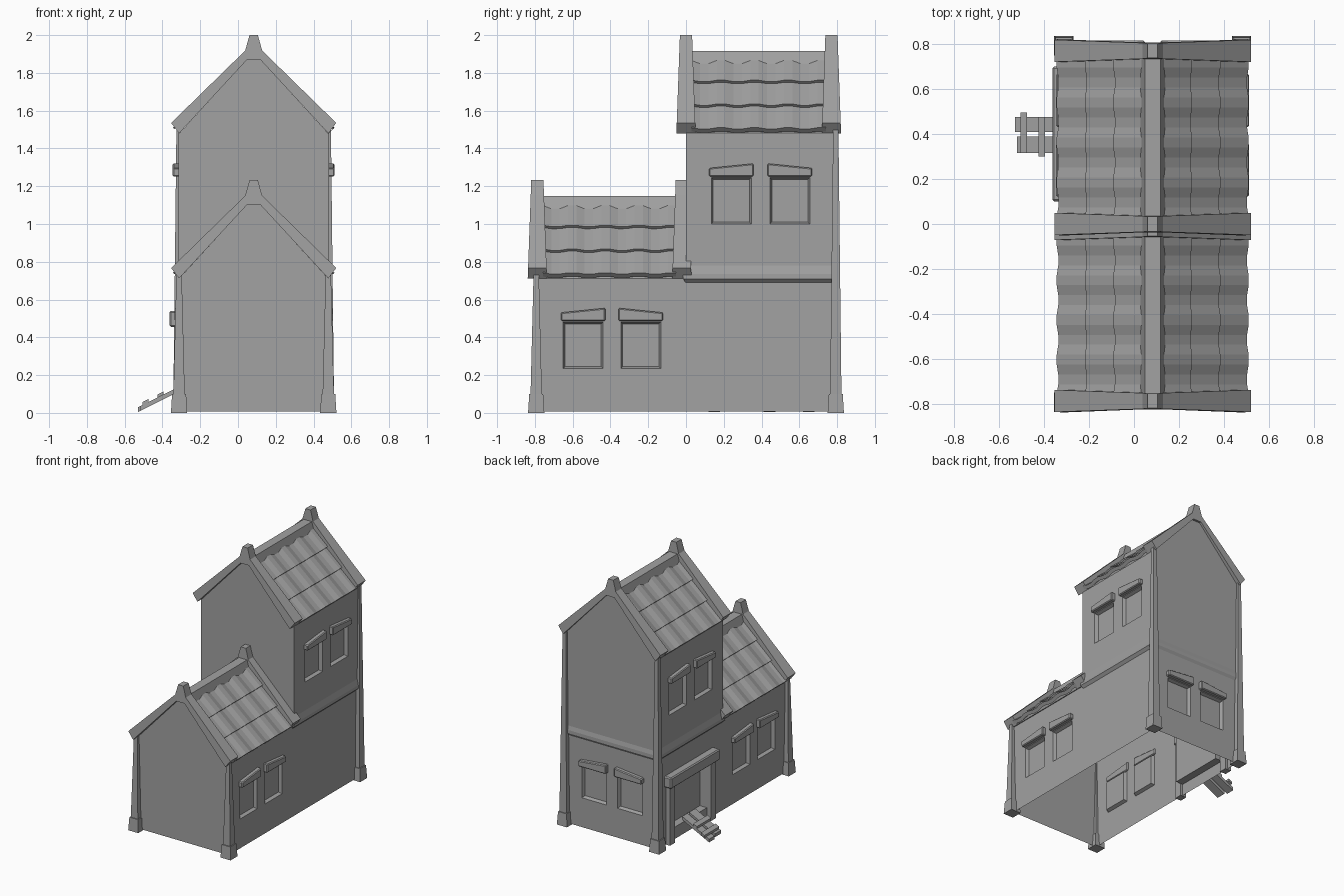
import bpy
import bmesh
import math

if "Cube" in bpy.data.objects:
    bpy.data.objects.remove(bpy.data.objects["Cube"])

GREY = (0.36, 0.36, 0.36, 1)
stone = bpy.data.materials.new("plain_grey")
stone.use_nodes = True
stone.diffuse_color = GREY
stone.node_tree.nodes["Principled BSDF"].inputs["Base Color"].default_value = GREY

C = 0.083            # centre line of the house in x
WALL = 0.388         # half width of the lower storey
UPPER = 0.398        # half width of the upper storey
BACK = 0.785         # distance of the end walls


def loft(bm, rings):
    """Bridge equal rings of points and cap both ends."""
    vs = [[bm.verts.new(p) for p in r] for r in rings]
    n = len(vs[0])
    for a, b in zip(vs, vs[1:]):
        for i in range(n):
            j = (i + 1) % n
            bm.faces.new((a[i], a[j], b[j], b[i]))
    bm.faces.new(vs[0])
    bm.faces.new(vs[-1])


def finish(name, bm, bevel=0):
    bmesh.ops.recalc_face_normals(bm, faces=bm.faces)
    me = bpy.data.meshes.new(name)
    bm.to_mesh(me)
    bm.free()
    me.materials.append(stone)
    ob = bpy.data.objects.new(name, me)
    bpy.context.collection.objects.link(ob)
    if bevel:
        mod = ob.modifiers.new("Bevel", "BEVEL")
        mod.width = bevel
        mod.segments = 1
    return ob


def rect(x0, x1, y0, y1, z):
    return [(x0, y0, z), (x1, y0, z), (x1, y1, z), (x0, y1, z)]


def box(bm, x0, x1, y0, y1, z0, z1):
    loft(bm, [rect(x0, x1, y0, y1, z0), rect(x0, x1, y0, y1, z1)])


def on_wall(side, u, d, z):
    """Point at u along a wall, d out from the house axis, height z."""
    if side == "back":
        return (C + u, d, z)
    return (C + (d if side == "right" else -d), u, z)


def pane_ring(side, u, z, w, h, d):
    return [on_wall(side, u + a * w, d, z + b * h)
            for a, b in ((-1, -1), (1, -1), (1, 1), (-1, 1))]


# Window list: wall, centre along wall, sill height, wall distance, slant
lower_windows, upper_windows = [], []
for s in (-1, 1):
    lower_windows.append(("back", s * 0.153, 0.235, BACK, -s))
    for side in ("left", "right"):
        lower_windows.append((side, -0.392 + s * 0.153, 0.235, WALL, -s))
        upper_windows.append((side, 0.395 + s * 0.155, 1.0, UPPER, -s))


def cut_windows(wall, windows, door=False):
    bm = bmesh.new()
    for side, u, z, d, _ in windows:
        zc = z + 0.123
        loft(bm, [pane_ring(side, u, zc, 0.096, 0.113, d - 0.025),
                  pane_ring(side, u, zc, 0.106, 0.123, d),
                  pane_ring(side, u, zc, 0.106, 0.123, d + 0.03)])
    if door:
        loft(bm, [pane_ring("left", 0.4, 0.28, 0.22, 0.18, d)
                  for d in (WALL - 0.06, WALL + 0.05)])
    cutter = finish("cutter", bm)
    cutter.hide_render = True
    mod = wall.modifiers.new("Openings", "BOOLEAN")
    mod.operation = "DIFFERENCE"
    mod.solver = "EXACT"
    mod.object = cutter
    bpy.context.view_layer.objects.active = wall
    bpy.ops.object.modifier_apply(modifier=mod.name)
    bpy.data.objects.remove(cutter)


# Lower storey, open underneath
bm = bmesh.new()
box(bm, C - WALL, C + WALL, -BACK, BACK, 0.008, 0.717)
lower = finish("lower_walls", bm)
cut_windows(lower, lower_windows, door=True)
bm = bmesh.new()
bm.from_mesh(lower.data)
floor = [f for f in bm.faces if f.normal.z < -0.9 and f.calc_center_median().z < 0.02]
bmesh.ops.delete(bm, geom=floor, context="FACES")
bm.to_mesh(lower.data)
bm.free()

# Upper storey of the tower
bm = bmesh.new()
box(bm, C - UPPER, C + UPPER, 0, BACK + 0.005, 0.71, 1.482)
cut_windows(finish("upper_walls", bm), upper_windows)

# Floor band with chamfered underside
bm = bmesh.new()
loft(bm, [rect(C - w, C + w, -0.015 + e, BACK + 0.012 - e, z)
          for w, e, z in ((WALL, 0.012, 0.69), (0.408, 0, 0.71),
                          (0.408, 0, 0.735), (UPPER, 0.01, 0.78))])
finish("floor_band", bm)


def gable(name, y0, y1, base):
    prof = [(-0.394, 0), (0.394, 0), (0.034, 0.392), (-0.034, 0.392)]
    bm = bmesh.new()
    loft(bm, [[(C + x, y, base + z) for x, z in prof] for y in (y0, y1)])
    finish(name, bm)


def verge(name, yc, base):
    """Raised gable coping that thins towards its peak."""
    half = [(0.035, 0.39), (0.395, 0), (0.437, 0.055), (0.045, 0.438), (0.022, 0.52)]
    prof = half + [(-x, z) for x, z in reversed(half)]
    bm = bmesh.new()
    loft(bm, [[(C + x, yc + s * (0.051 - 0.036 * z), base + z) for x, z in prof]
              for s in (-1, 1)])
    finish(name, bm)


def tiles(name, y0, y1, base, rows=3, waves=4):
    """Three overlapping courses of wavy tiles on each slope."""
    bm = bmesh.new()
    steps = waves * 4
    top, eave = (0.035, 0.392), (0.412, 0.015)
    for s in (-1, 1):
        for r in range(rows):
            ends = []
            for t, lift in ((r / rows, 0.0), ((r + 1) / rows, 0.016),
                            ((r + 1) / rows, -0.012)):
                line = []
                for i in range(steps + 1):
                    wave = 0.007 * math.cos(math.tau * i / 4 + 0.8)
                    off = (lift + wave) * 0.707
                    x = top[0] + (eave[0] - top[0]) * t + off
                    z = top[1] + (eave[1] - top[1]) * t + off
                    line.append(bm.verts.new((C + s * x, y0 + (y1 - y0) * i / steps, base + z)))
                ends.append(line)
            for a, b in zip(ends, ends[1:]):
                for i in range(steps):
                    q = (a[i], b[i], b[i + 1], a[i + 1])
                    bm.faces.new(q if s > 0 else q[::-1])
    me_bm = bm
    me = bpy.data.meshes.new(name)
    me_bm.to_mesh(me)
    me_bm.free()
    me.materials.append(stone)
    bpy.context.collection.objects.link(bpy.data.objects.new(name, me))


def ridge(name, y0, y1, base):
    prof = [(-0.055, 0.37), (0.055, 0.37), (0.035, 0.435), (-0.035, 0.435)]
    bm = bmesh.new()
    loft(bm, [[(C + x, y, base + z) for x, z in prof] for y in (y0, y1)])
    finish(name, bm)


# Both roofs
for label, y0, y1, base in (("wing", -0.787, -0.022, 0.712), ("tower", 0.0, 0.77, 1.48)):
    gable(label + "_gable", max(y0, -BACK), y1 + 0.02, base)
    verge(label + "_front_verge", y0, base)
    verge(label + "_back_verge", y1, base)
    tiles(label + "_roof_tiles", y0 + 0.03, y1 - 0.03, base)
    ridge(label + "_ridge", y0, y1, base)

# Tapered corner posts on plinths
for sx, side in ((-1, "right"), (1, "left")):
    for y, top, end in ((-0.793, 0.74, "front"), (0.793, 1.5, "back")):
        x = C + sx * 0.395
        bm = bmesh.new()
        loft(bm, [rect(x - h, x + h, y - h, y + h, z)
                  for h, z in ((0.043, 0), (0.037, 0.1), (0.03, 0.1), (0.014, top))])
        finish(f"{end}_{side}_corner_post", bm)

# Slanted window lintels and thin sills
for k, (side, u, z, d, slant) in enumerate(lower_windows + upper_windows):
    bm = bmesh.new()
    rings = []
    for out in (d - 0.01, d + 0.031):
        rings.append([on_wall(side, u + a * 0.118, out, z + h)
                      for a, h in ((-1, 0.252), (1, 0.252),
                                   (1, 0.308 + slant * 0.012), (-1, 0.308 - slant * 0.012))])
    loft(bm, rings)
    finish(f"window_lintel_{k + 1}", bm, 0.006)

# Door surround
bm = bmesh.new()
for y in (0.15, 0.65):
    box(bm, C - 0.422, C - 0.37, y - 0.03, y + 0.03, 0.005, 0.46)
finish("door_jambs", bm)
bm = bmesh.new()
box(bm, C - 0.446, C - 0.37, 0.1, 0.7, 0.455, 0.54)
finish("door_lintel", bm, 0.008)


# Plank ramp up to the door
def ramp_piece(bm, x0, x1, y0, y1, lift, thick):
    loft(bm, [[(x, y, (x + 0.53) * 0.5 + lift + h) for y, h in
               ((y0, 0), (y1, 0), (y1, thick), (y0, thick))] for x in (x0, x1)])


bm = bmesh.new()
ramp_piece(bm, -0.53, -0.3, 0.41, 0.475, 0.004, 0.025)
ramp_piece(bm, -0.52, -0.3, 0.315, 0.39, 0.004, 0.025)
ramp_piece(bm, -0.505, -0.475, 0.315, 0.495, 0.028, 0.018)
ramp_piece(bm, -0.425, -0.395, 0.3, 0.475, 0.028, 0.018)
finish("door_ramp", bm)
